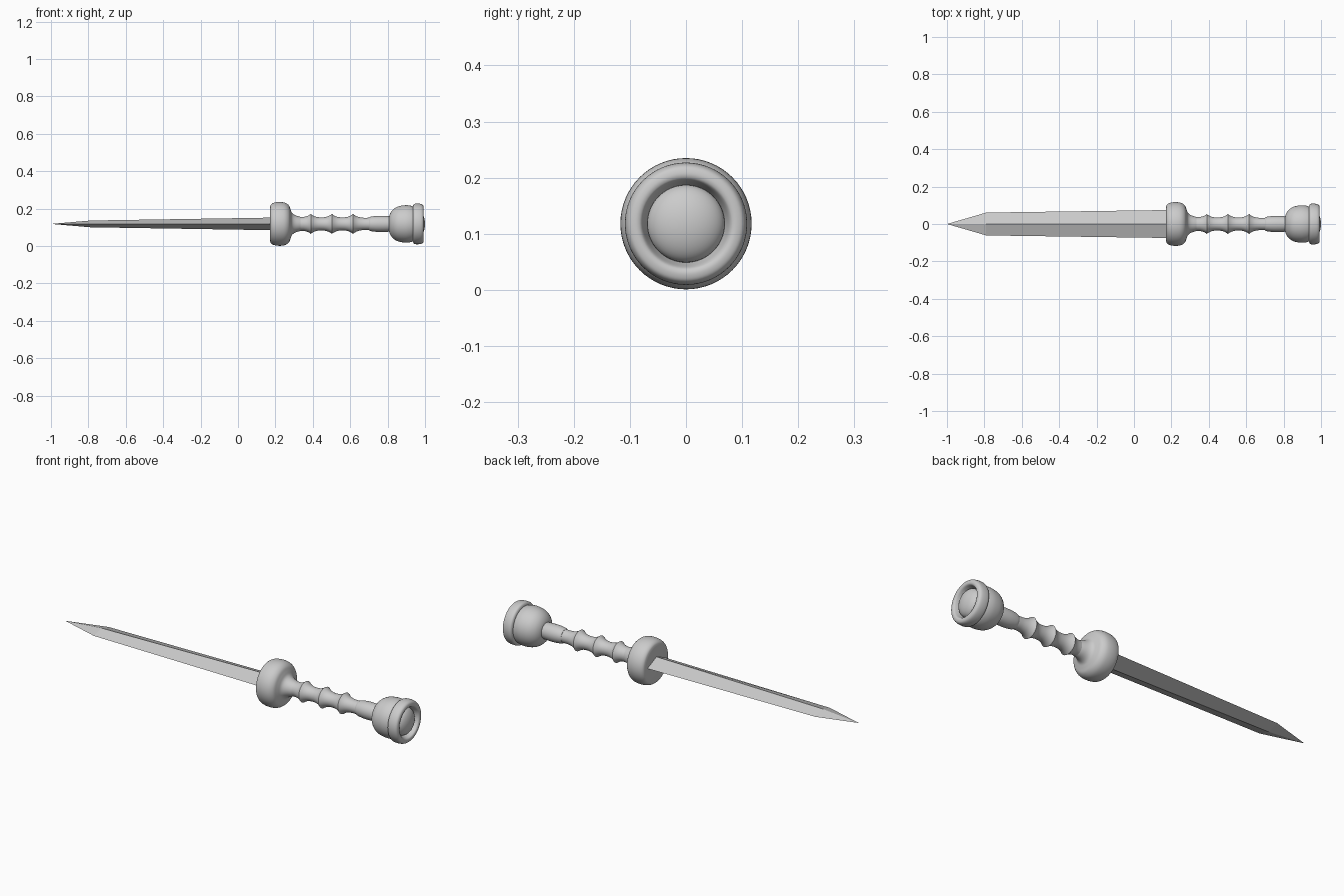
import bpy, bmesh, math
from mathutils import Vector

if "Cube" in bpy.data.objects:
    bpy.data.objects.remove(bpy.data.objects["Cube"])

AXIS_Z = 0.118


def smooth_profile(pts, steps=4):
    """Catmull-Rom curve through (x, radius) points."""
    p = [Vector(q) for q in pts]
    p = [2 * p[0] - p[1]] + p + [2 * p[-1] - p[-2]]
    out = []
    for i in range(1, len(p) - 2):
        a, b, c, d = p[i - 1:i + 3]
        for k in range(steps):
            t = k / steps
            out.append(0.5 * (2 * b + (c - a) * t + (2 * a - 5 * b + 4 * c - d) * t * t
                              + (3 * b - a - 3 * c + d) * t ** 3))
    out.append(p[-2])
    return [(v.x, max(v.y, 0.0)) for v in out]


def make_object(name, bm):
    bmesh.ops.remove_doubles(bm, verts=bm.verts, dist=1e-5)
    bmesh.ops.recalc_face_normals(bm, faces=bm.faces)
    me = bpy.data.meshes.new(name)
    bm.to_mesh(me)
    bm.free()
    ob = bpy.data.objects.new(name, me)
    ob.location.z = AXIS_Z
    bpy.context.collection.objects.link(ob)
    return ob


def lathe(name, profile, segments=64):
    """Turn an (x, radius) profile around the long axis."""
    bm = bmesh.new()
    vs = [bm.verts.new((x, 0, r)) for x, r in profile]
    es = [bm.edges.new(pair) for pair in zip(vs, vs[1:])]
    bmesh.ops.spin(bm, geom=vs + es, cent=(0, 0, 0), axis=(1, 0, 0),
                   angle=math.tau, steps=segments, use_duplicate=False)
    ob = make_object(name, bm)
    bpy.ops.object.select_all(action='DESELECT')
    ob.select_set(True)
    bpy.context.view_layer.objects.active = ob
    bpy.ops.object.shade_smooth_by_angle(angle=math.radians(35))
    return ob


# Blade: diamond section tapering to a point
bm = bmesh.new()
rings = []
for x, w, t in [(0.20, 0.075, 0.034), (-0.79, 0.061, 0.018)]:
    rings.append([bm.verts.new(c) for c in
                  [(x, w, 0), (x, 0, t), (x, -w, 0), (x, 0, -t)]])
tip = bm.verts.new((-1, 0, 0))
bm.faces.new(rings[0])
for i in range(4):
    j = (i + 1) % 4
    bm.faces.new((rings[0][i], rings[0][j], rings[1][j], rings[1][i]))
    bm.faces.new((rings[1][i], rings[1][j], tip))
make_object("blade", bm)

# Guard: round disc with a flat blade side, flowing into the grip neck
lathe("guard", [(0.171, 0)] + smooth_profile([
    (0.171, 0.088), (0.176, 0.103), (0.192, 0.113), (0.222, 0.117), (0.252, 0.113),
    (0.272, 0.099), (0.281, 0.078), (0.289, 0.059), (0.305, 0.047), (0.335, 0.037)]))

# Grip: concave spools between raised rings
grip = [(0.335, 0.037), (0.35, 0.037), (0.365, 0.040), (0.378, 0.045), (0.389, 0.053)]
peaks = [0.389, 0.502, 0.615]
for a, b in zip(peaks, peaks[1:]):
    for k in range(13):
        t = k / 6 - 1
        grip.append(((a + b) / 2 + t * (b - a) / 2, 0.035 + 0.018 * abs(t) ** 2.5))
grip += smooth_profile([(0.615, 0.053), (0.628, 0.044), (0.645, 0.037),
                        (0.67, 0.033), (0.70, 0.033)])
lathe("grip", grip)

# Collar between grip and pommel
lathe("collar", [(0.70, 0)] + smooth_profile([
    (0.70, 0.034), (0.712, 0.039), (0.75, 0.043), (0.80, 0.042), (0.825, 0.038)]))

# Pommel: rounded cup
lathe("pommel", smooth_profile([
    (0.806, 0), (0.807, 0.03), (0.812, 0.053), (0.828, 0.076), (0.855, 0.093),
    (0.895, 0.100), (0.925, 0.097), (0.942, 0.090)]))

# Rim ring around the pommel end, with a recess
lathe("pommel_rim", smooth_profile([
    (0.935, 0.080), (0.936, 0.097), (0.943, 0.107), (0.96, 0.109), (0.978, 0.107),
    (0.988, 0.102), (0.992, 0.094), (0.992, 0.085), (0.986, 0.078), (0.965, 0.071),
    (0.955, 0.068)]))

# Domed end cap sitting in the rim
dome = []
for k in range(13):
    a = k / 12 * math.pi / 2
    dome.append((0.962 + 0.038 * math.cos(a), 0.069 * math.sin(a)))
lathe("pommel_dome", dome + [(0.945, 0.069), (0.945, 0)])
